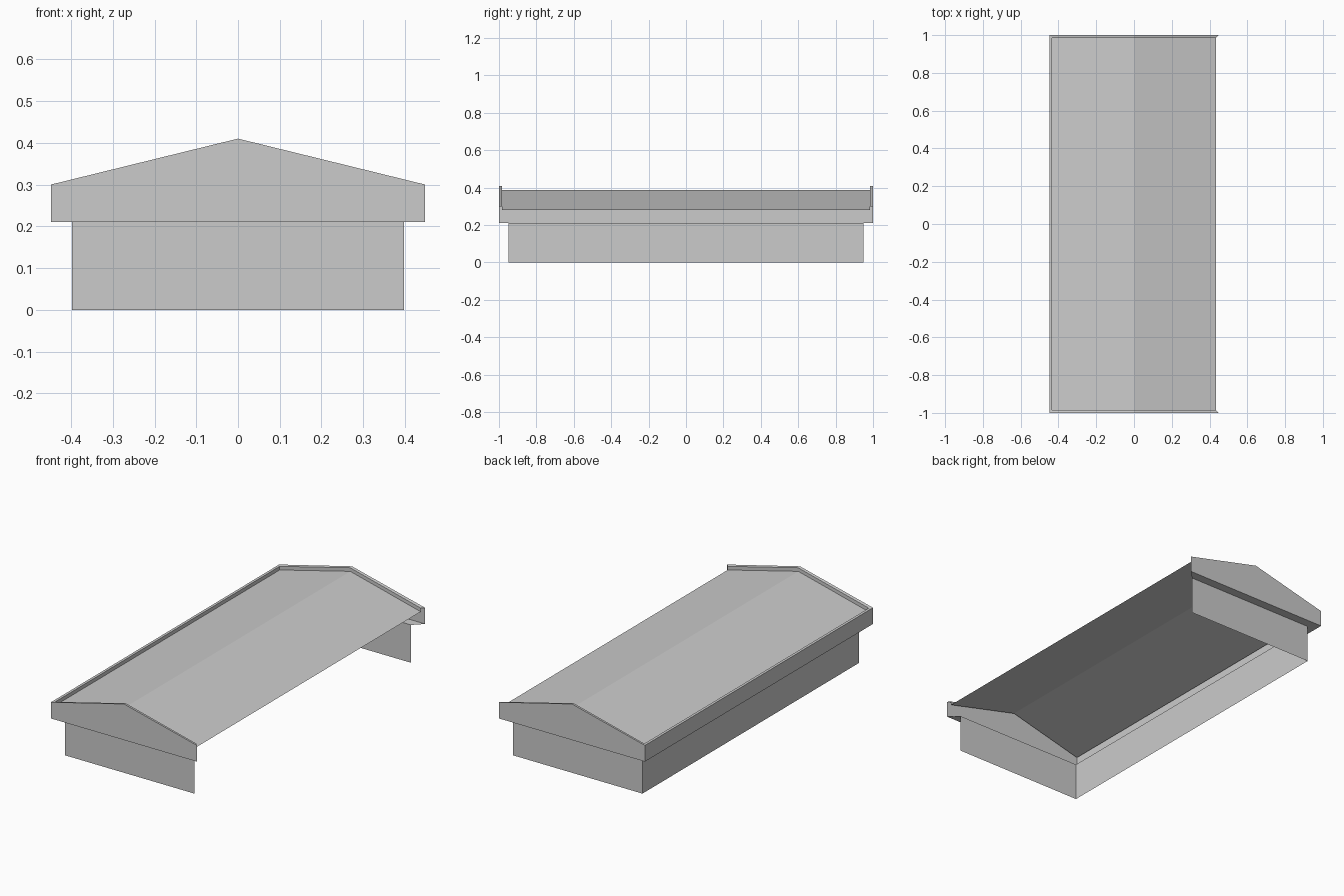
import bpy

if "Cube" in bpy.data.objects:
    bpy.data.objects.remove(bpy.data.objects["Cube"])


def ring(hx, hy, z, rise=0.0):
    """Open U-shaped outline (right side open); gable midpoints lifted by rise."""
    return [(hx, -hy, z), (0, -hy, z + rise), (-hx, -hy, z),
            (-hx, hy, z), (0, hy, z + rise), (hx, hy, z)]


def add_mesh(name, verts, faces):
    mesh = bpy.data.meshes.new(name)
    mesh.from_pydata(verts, [], faces)
    obj = bpy.data.objects.new(name, mesh)
    bpy.context.collection.objects.link(obj)
    return obj


def shell(name, rings):
    """Strips of quads joining each outline to the next one."""
    verts = [v for r in rings for v in r]
    faces = [(k + i, k + i + 6, k + i + 7, k + i + 1)
             for k in range(0, 6 * (len(rings) - 1), 6) for i in range(5)]
    return add_mesh(name, verts, faces)


HX, HY = 0.448, 1.0
inner = ring(0.433, 0.984, 0.28, 0.108)

# Recessed lower walls on three sides
shell("lower_walls", [ring(0.398, 0.95, 0), ring(0.398, 0.95, 0.21)])

# Overhanging band: soffit, outer face, rim and inner lip
shell("parapet_band", [ring(0.398, 0.95, 0.21), ring(HX, HY, 0.21),
                       ring(HX, HY, 0.30, 0.11),
                       ring(0.433, 0.984, 0.30, 0.108), inner])

# Low-pitched roof sheet set inside the parapet
add_mesh("roof", inner, [(0, 5, 4, 1), (1, 4, 3, 2)])
